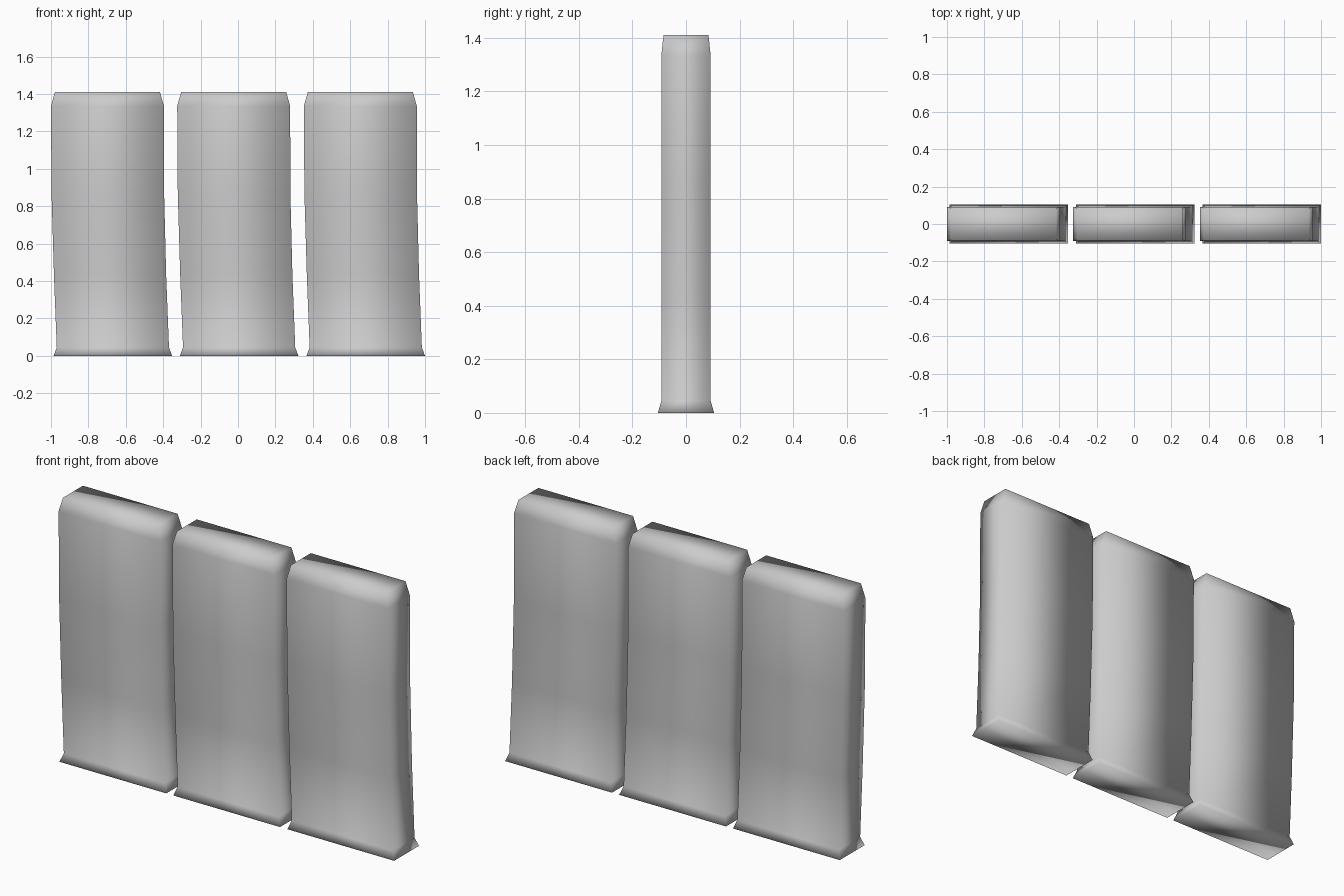
import bpy
import bmesh

if "Cube" in bpy.data.objects:
    bpy.data.objects.remove(bpy.data.objects["Cube"])

# Slab profile rings: height, lean offset in x, half width, half depth
RINGS = [
    (0.00, 0.029, 0.317, 0.105),   # flared foot
    (0.045, 0.029, 0.300, 0.092),
    (0.43, 0.014, 0.300, 0.092),
    (0.87, 0.002, 0.301, 0.092),
    (1.335, 0.000, 0.302, 0.092),
    (1.41, 0.000, 0.281, 0.084),   # chamfered top
]


def make_slab(name, cx):
    bm = bmesh.new()
    loops = []
    for z, lean, hx, hy in RINGS:
        loops.append([bm.verts.new((cx + lean + sx * hx, sy * hy, z))
                      for sx, sy in ((-1, -1), (1, -1), (1, 1), (-1, 1))])
    # side walls
    for a, b in zip(loops, loops[1:]):
        for i in range(4):
            j = (i + 1) % 4
            bm.faces.new((a[i], a[j], b[j], b[i]))
    # end caps
    bm.faces.new(loops[0][::-1])
    bm.faces.new(loops[-1])
    bmesh.ops.recalc_face_normals(bm, faces=bm.faces)
    for f in bm.faces:
        f.smooth = True
    mesh = bpy.data.meshes.new(name)
    bm.to_mesh(mesh)
    bm.free()
    obj = bpy.data.objects.new(name, mesh)
    bpy.context.collection.objects.link(obj)
    return obj


# Three leaning slabs in a row
for name, x in (("left_slab", -0.698), ("middle_slab", -0.023), ("right_slab", 0.654)):
    make_slab(name, x)
